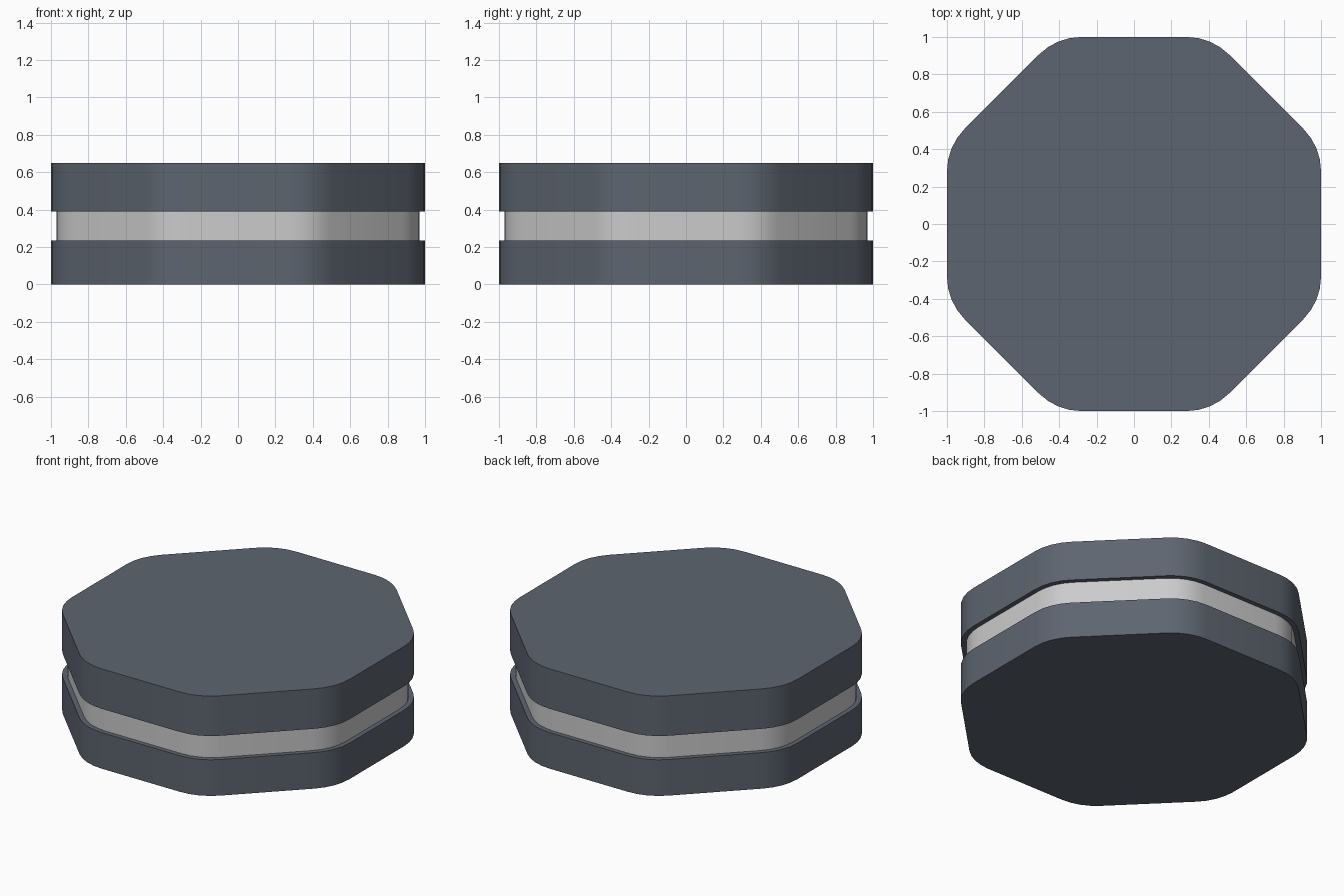
import bpy, bmesh
from math import radians, tan, cos, sin, pi

if "Cube" in bpy.data.objects:
    bpy.data.objects.remove(bpy.data.objects["Cube"])

slate = bpy.data.materials.new("dark_slate")
slate.diffuse_color = (0.11, 0.13, 0.16, 1)
slate.use_nodes = True
slate.node_tree.nodes["Principled BSDF"].inputs["Base Color"].default_value = slate.diffuse_color


def octagon_slab(name, apothem, z0, z1, radius, mat=None, seg=4):
    """Octagonal prism with rounded vertical corners."""
    bm = bmesh.new()
    # distance from the axis to each corner's rounding centre
    centre = (apothem - radius) / cos(pi / 8)
    ring = []
    for k in range(8):
        mid = pi / 8 + k * pi / 4
        for i in range(seg + 1):
            a = mid - pi / 8 + i * pi / 4 / seg
            ring.append(bm.verts.new((centre * cos(mid) + radius * cos(a),
                                      centre * sin(mid) + radius * sin(a), z0)))
    base = bm.faces.new(ring)
    top = bmesh.ops.extrude_face_region(bm, geom=[base], use_keep_orig=True)
    verts = [g for g in top["geom"] if isinstance(g, bmesh.types.BMVert)]
    bmesh.ops.translate(bm, verts=verts, vec=(0, 0, z1 - z0))
    bmesh.ops.recalc_face_normals(bm, faces=bm.faces[:])
    mesh = bpy.data.meshes.new(name)
    bm.to_mesh(mesh)
    bm.free()
    obj = bpy.data.objects.new(name, mesh)
    bpy.context.collection.objects.link(obj)
    if mat:
        mesh.materials.append(mat)
    bpy.ops.object.select_all(action='DESELECT')
    obj.select_set(True)
    bpy.context.view_layer.objects.active = obj
    bpy.ops.object.shade_smooth_by_angle(angle=radians(30))
    return obj


# Two dark plates with a slightly recessed grey band between them
octagon_slab("bottom_plate", 1.0, 0.0, 0.235, 0.32, slate)
octagon_slab("middle_band", 0.97, 0.235, 0.39, 0.31)
octagon_slab("top_plate", 1.0, 0.39, 0.65, 0.32, slate)
